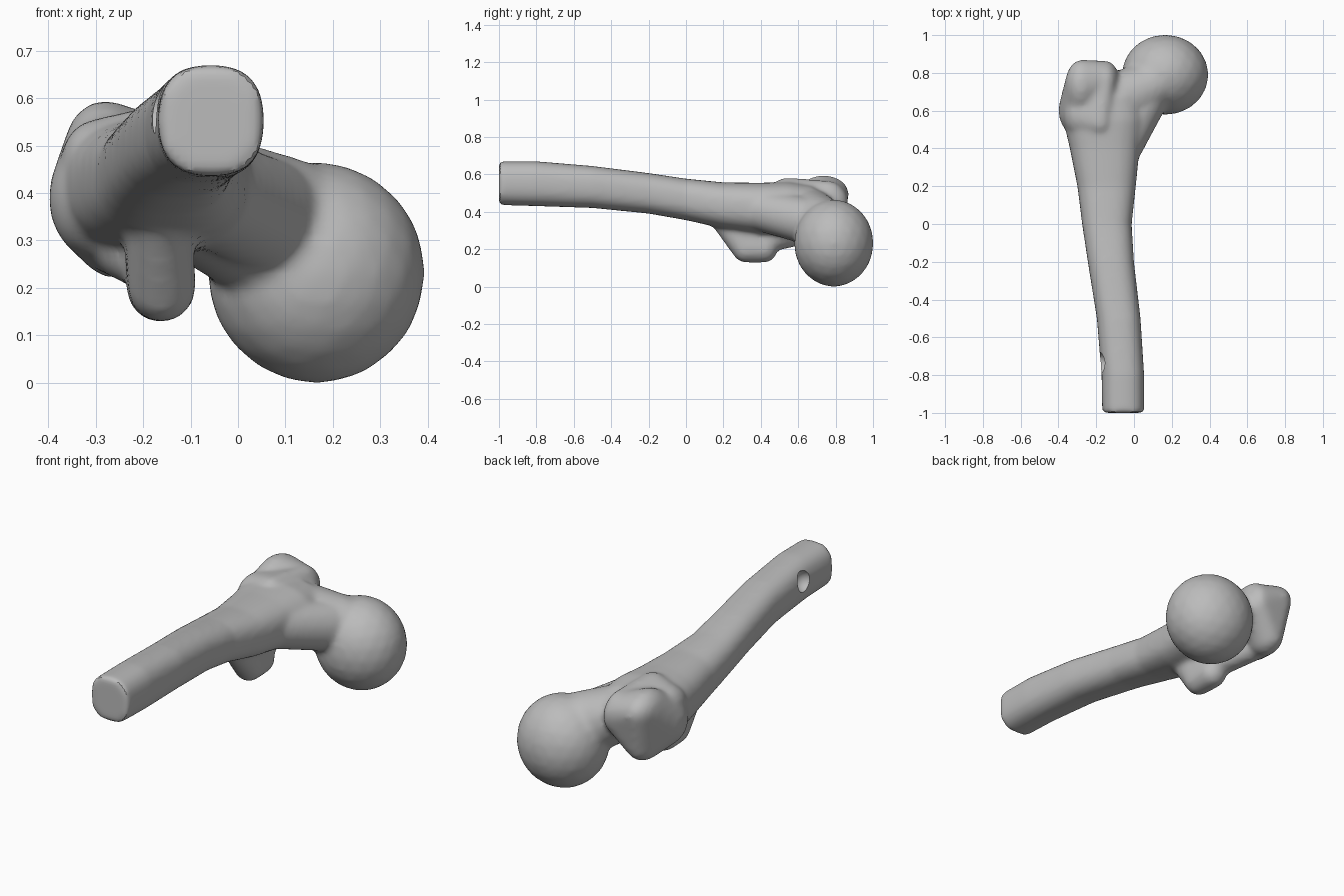
import bpy, bmesh, math
from mathutils import Vector

old = bpy.data.objects.get("Cube")
if old:
    bpy.data.objects.remove(old, do_unlink=True)

GREY = (0.5, 0.5, 0.5, 1)
bone_grey = bpy.data.materials.new("bone grey")
bone_grey.use_nodes = True
bone_grey.diffuse_color = GREY
bone_grey.node_tree.nodes["Principled BSDF"].inputs["Base Color"].default_value = GREY

# Directions shared by every rounded mass
ball = bmesh.new()
bmesh.ops.create_icosphere(ball, subdivisions=3, radius=1)
directions = [v.co.copy() for v in ball.verts]
ball.free()


def hull(bm, *blobs):
    """Add the convex hull of several ellipsoids (centre, radii)."""
    part = bmesh.new()
    for centre, radii in blobs:
        for d in directions:
            part.verts.new(Vector(centre) + Vector(a * b for a, b in zip(d, radii)))
    bmesh.ops.convex_hull(part, input=part.verts[:])
    loose = [v for v in part.verts if not v.link_faces]
    if loose:
        bmesh.ops.delete(part, geom=loose, context="VERTS")
    shell = bpy.data.meshes.new("shell")
    part.to_mesh(shell)
    part.free()
    bm.from_mesh(shell)
    bpy.data.meshes.remove(shell)


def loft(bm, sections, sides=32, power=0.8):
    """Skin rounded sections (y, left, right, bottom, top) along y."""
    rings = []
    for y, x0, x1, z0, z1 in sections:
        ring = []
        for i in range(sides):
            a = 2 * math.pi * i / sides
            c, s = math.cos(a), math.sin(a)
            ring.append(bm.verts.new((
                (x0 + x1) / 2 + (x1 - x0) / 2 * math.copysign(abs(c) ** power, c), y,
                (z0 + z1) / 2 + (z1 - z0) / 2 * math.copysign(abs(s) ** power, s))))
        rings.append(ring)
    for a, b in zip(rings, rings[1:]):
        for i in range(sides):
            j = (i + 1) % sides
            bm.faces.new((a[i], a[j], b[j], b[i]))
    bm.faces.new(rings[0])
    bm.faces.new(rings[-1])


bm = bmesh.new()

# Shaft, flaring towards the hip end
loft(bm, [
    (-1, -.168, .055, .436, .67),
    (-.8, -.172, .054, .43, .67),
    (-.5, -.197, .035, .42, .645),
    (-.2, -.245, .0, .39, .607),
    (0, -.275, -.012, .355, .577),
    (.2, -.3, .01, .31, .557),
    (.4, -.34, .03, .28, .555),
    (.55, -.375, .05, .27, .56),
    (.68, -.34, .03, .3, .54)])

# Ball head
hull(bm, ((.165, .79, .232), (.23, .213, .234)))

# Neck swelling into the head, and the inner flare below it
hull(bm, ((-.1, .63, .4), (.12, .17, .135)),
         ((.1, .735, .31), (.15, .14, .165)))
hull(bm, ((.06, .72, .33), (.13, .13, .15)),
         ((.15, .78, .25), (.205, .195, .21)))
hull(bm, ((-.1, .35, .42), (.11, .12, .11)),
         ((.06, .65, .35), (.11, .125, .125)))

# Greater trochanter with its broad front shoulder
hull(bm, ((-.28, .735, .5), (.085, .135, .095)),
         ((-.3, .6, .39), (.1, .13, .13)),
         ((-.26, .72, .305), (.08, .105, .085)),
         ((-.15, .765, .45), (.07, .1, .105)))
hull(bm, ((-.18, .54, .47), (.085, .1, .113)),
         ((-.3, .58, .46), (.075, .12, .095)),
         ((-.15, .76, .45), (.07, .1, .115)))

# Lesser trochanter and the crest joining the two
hull(bm, ((-.16, .32, .205), (.072, .075, .078)),
         ((-.165, .42, .205), (.072, .07, .078)),
         ((-.17, .25, .36), (.07, .13, .06)))
hull(bm, ((-.175, .44, .25), (.07, .1, .065)),
         ((-.27, .65, .31), (.065, .09, .08)))

bmesh.ops.recalc_face_normals(bm, faces=bm.faces[:])
mesh = bpy.data.meshes.new("thigh_bone")
bm.to_mesh(mesh)
bm.free()
bone = bpy.data.objects.new("thigh_bone", mesh)
bpy.context.collection.objects.link(bone)

# Small pit cutter on the side of the shaft
bpy.ops.mesh.primitive_uv_sphere_add(radius=.055, location=(-.18, -.735, .58))
pit = bpy.context.object
pit.name = "pit_cutter"
pit.hide_render = True

# Fuse the parts, soften the joins, then cut the pit
fuse = bone.modifiers.new("fuse", "REMESH")
fuse.mode = "VOXEL"
fuse.voxel_size = .014
soften = bone.modifiers.new("soften", "SMOOTH")
soften.factor = .5
soften.iterations = 9
cut = bone.modifiers.new("pit", "BOOLEAN")
cut.operation = "DIFFERENCE"
cut.object = pit
bpy.context.view_layer.update()
bone.data = bpy.data.meshes.new_from_object(
    bone.evaluated_get(bpy.context.evaluated_depsgraph_get()))
bone.modifiers.clear()
bpy.data.meshes.remove(mesh)
bpy.data.objects.remove(pit, do_unlink=True)

# Surface colour and shading
bone.data.materials.append(bone_grey)
bpy.ops.object.select_all(action="DESELECT")
bone.select_set(True)
bpy.context.view_layer.objects.active = bone
bpy.ops.object.shade_smooth_by_angle(angle=math.radians(35))
